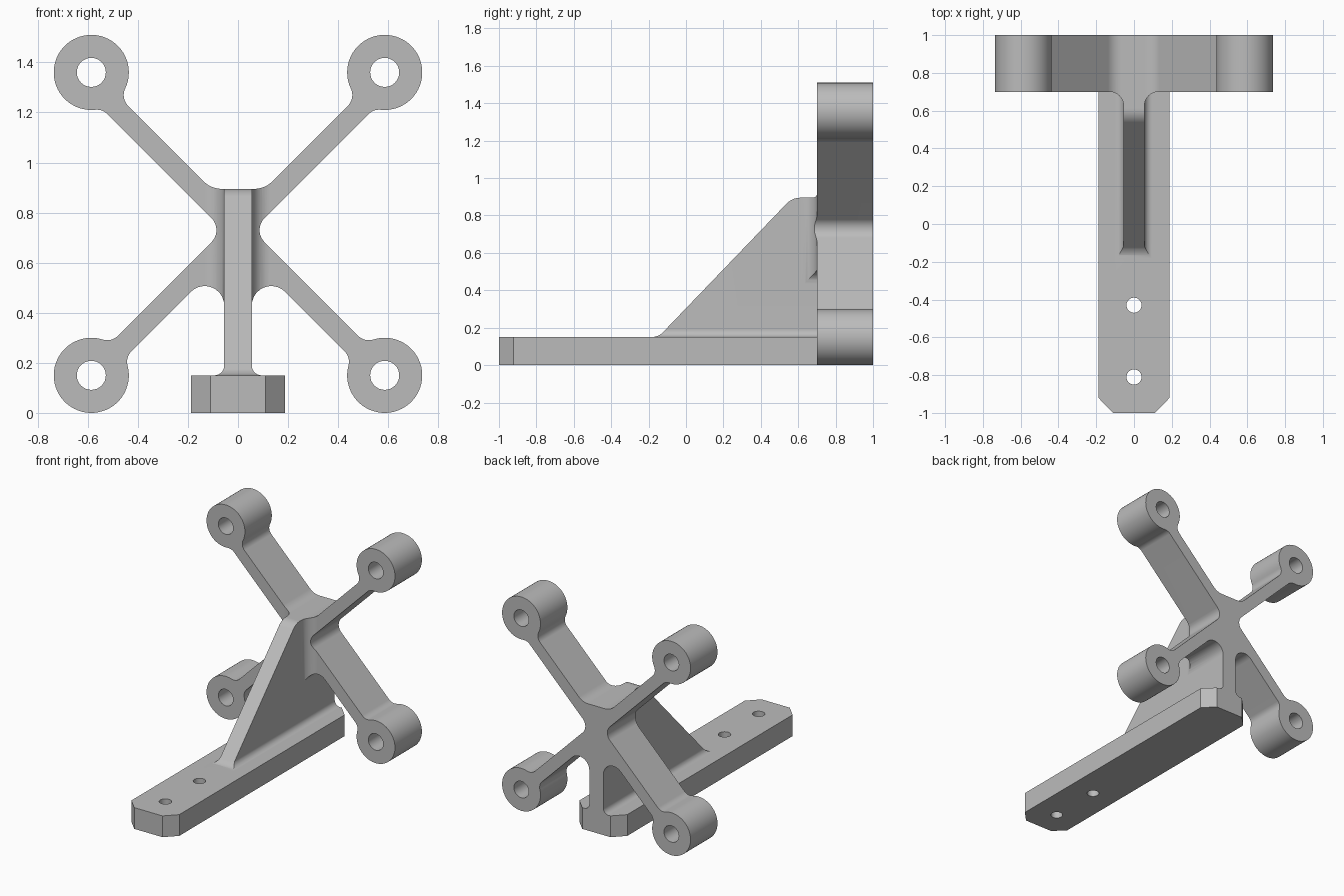
import bpy, bmesh, math
from mathutils import Vector

if "Cube" in bpy.data.objects:
    bpy.data.objects.remove(bpy.data.objects["Cube"])

grey = bpy.data.materials.new("plain grey")
grey.use_nodes = True
grey.diffuse_color = (0.5, 0.5, 0.5, 1)
grey.node_tree.nodes["Principled BSDF"].inputs["Base Color"].default_value = (0.5, 0.5, 0.5, 1)


def arc(centre, radius, start, sweep, steps):
    return [centre + radius * Vector((math.cos(start + sweep * i / steps),
                                      math.sin(start + sweep * i / steps)))
            for i in range(steps + 1)]


def angle(v):
    return math.atan2(v.y, v.x)


def short_arc(centre, radius, v0, v1, steps=10):
    a = angle(v0)
    sweep = (angle(v1) - a + math.pi) % math.tau - math.pi
    return arc(centre, radius, a, sweep, steps)


def rounded(corners):
    """Closed outline from (a, b, radius) corners, each filleted by its radius."""
    out = []
    for i, (a, b, r) in enumerate(corners):
        p = Vector((a, b))
        if r == 0:
            out.append(p)
            continue
        u = (Vector(corners[i - 1][:2]) - p).normalized()
        v = (Vector(corners[(i + 1) % len(corners)][:2]) - p).normalized()
        half = u.angle(v) / 2
        t = r / math.tan(half)
        c = p + (u + v).normalized() * (r / math.sin(half))
        out += short_arc(c, r, p + u * t - c, p + v * t - c)
    return out


def mirrored(half):
    return half + [(-a, b, r) for a, b, r in reversed(half)]


def prism(name, outline, axis, lo, hi):
    """Extrude a 2D outline along an axis."""
    place = {"x": lambda p, d: (d, p.x, p.y),
             "y": lambda p, d: (p.x, d, p.y),
             "z": lambda p, d: (p.x, p.y, d)}[axis]
    bm = bmesh.new()
    near, far = ([bm.verts.new(place(p, d)) for p in outline] for d in (lo, hi))
    bm.faces.new(near)
    bm.faces.new(far)
    n = len(outline)
    for i in range(n):
        j = (i + 1) % n
        bm.faces.new((near[i], near[j], far[j], far[i]))
    bmesh.ops.recalc_face_normals(bm, faces=bm.faces)
    mesh = bpy.data.meshes.new(name)
    bm.to_mesh(mesh)
    bm.free()
    mesh.materials.append(grey)
    ob = bpy.data.objects.new(name, mesh)
    bpy.context.collection.objects.link(ob)
    return ob


def combine(target, other, operation):
    mod = target.modifiers.new("combine", "BOOLEAN")
    mod.operation, mod.solver, mod.object = operation, "EXACT", other
    bpy.context.view_layer.objects.active = target
    bpy.ops.object.modifier_apply(modifier=mod.name)
    bpy.data.objects.remove(other)


def drill(target, a, b, radius, axis):
    hole = arc(Vector((a, b)), radius, 0, math.tau, 32)[:-1]
    combine(target, prism("hole_cutter", hole, axis, -1.5, 1.5), "DIFFERENCE")


# Main dimensions
HUB = Vector((0, 0.73))
ARM = 0.041            # half width of an arm
RIB = 0.055            # half width of the rib
BOSS, BLEND = 0.15, 0.06
BASE_TOP, RIB_TOP = 0.15, 0.895
UPPER, LOWER = Vector((0.586, 1.36)), Vector((0.586, 0.15))


def boss_end(c, u):
    """Arm end: blend into the boss, round it clockwise and blend back."""
    n = Vector((-u.y, u.x))
    off = (c - HUB).dot(n)
    e1, e2 = ARM - off + BLEND, ARM + off + BLEND
    reach = BOSS + BLEND
    f1 = c - u * math.sqrt(reach ** 2 - e1 ** 2) + n * e1
    f2 = c - u * math.sqrt(reach ** 2 - e2 ** 2) - n * e2
    a0, a1 = angle(f1 - c), angle(f2 - c)
    pts = short_arc(f1, BLEND, -n, c - f1)
    pts += arc(c, BOSS, a0, -((a0 - a1) % math.tau), 48)[1:-1]
    pts += short_arc(f2, BLEND, c - f2, n)
    return [(p.x, p.y, 0) for p in pts]


# Cross frame: four arms with bosses and a central web
s = math.sqrt(0.5)
rise = ARM / s
half = [(RIB_TOP - HUB.y - rise, RIB_TOP, 0.1)]
half += boss_end(UPPER, Vector((s, s)))
half += [(rise, HUB.y, 0.068)]
half += boss_end(LOWER, Vector((s, -s)))
half += [(RIB, HUB.y - rise - RIB, 0.078), (RIB, 0.1, 0)]
bracket = prism("bracket", rounded(mirrored(half)), "y", 0.5, 1.0)

# Plan of the frame, with a filleted neck where the rib meets it
plan = rounded(mirrored([(0.9, 1.1, 0), (0.9, 0.7, 0), (RIB, 0.7, 0.075), (RIB, 0.615, 0)]))
combine(bracket, prism("frame_plan", plan, "z", -0.1, 1.7), "INTERSECT")

# Triangular rib with a flared foot
section = rounded(mirrored([(RIB, 1.0, 0), (RIB, BASE_TOP, 0.04), (0.1, BASE_TOP, 0), (0.1, 0.1, 0)]))
rib = prism("rib", section, "y", -0.4, 1.0)
side = rounded([(-0.3, 0.1, 0), (-0.3, BASE_TOP, 0), (-0.148, BASE_TOP, 0.085),
                (0.568, RIB_TOP, 0.1), (1.0, RIB_TOP, 0), (1.0, 0.1, 0)])
combine(rib, prism("rib_side", side, "x", -0.3, 0.3), "INTERSECT")
combine(bracket, rib, "UNION")

# Base bar with clipped corners
bar = rounded(mirrored([(0.11, 1, 0), (0.187, 0.922, 0), (0.187, -0.922, 0), (0.11, -1, 0)]))
combine(bracket, prism("base_bar", bar, "z", 0, BASE_TOP), "UNION")

# Bolt holes
for c in (UPPER, LOWER):
    for sign in (-1, 1):
        drill(bracket, sign * c.x, c.y, 0.058, "y")
for y in (-0.43, -0.81):
    drill(bracket, 0, y, 0.04, "z")

# Smooth curved faces, crisp edges
bpy.ops.object.select_all(action="DESELECT")
bracket.select_set(True)
bpy.context.view_layer.objects.active = bracket
bpy.ops.object.shade_smooth_by_angle(angle=math.radians(25))
weighted = bracket.modifiers.new("weighted normals", "WEIGHTED_NORMAL")
weighted.keep_sharp = True
